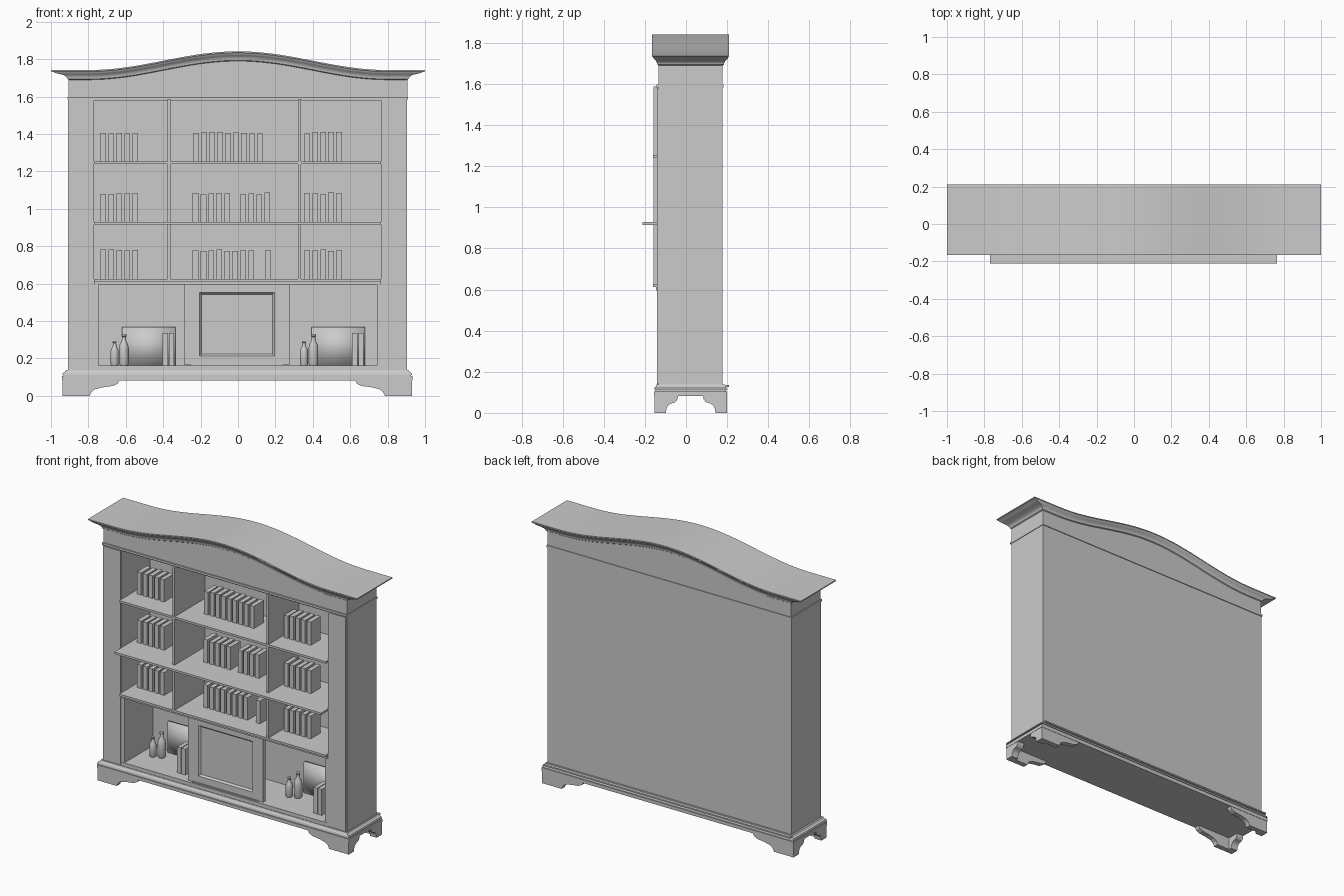
import bpy, bmesh, math, random

random.seed(4)
if "Cube" in bpy.data.objects:
    bpy.data.objects.remove(bpy.data.objects["Cube"])

grey = bpy.data.materials.new("plain grey")
grey.use_nodes = True
grey.diffuse_color = (0.6, 0.6, 0.6, 1)
grey.node_tree.nodes["Principled BSDF"].inputs["Base Color"].default_value = (0.6, 0.6, 0.6, 1)


def finish(name, bm, smooth=False):
    bmesh.ops.recalc_face_normals(bm, faces=bm.faces)
    mesh = bpy.data.meshes.new(name)
    bm.to_mesh(mesh)
    bm.free()
    mesh.materials.append(grey)
    obj = bpy.data.objects.new(name, mesh)
    bpy.context.collection.objects.link(obj)
    if smooth:
        bpy.ops.object.select_all(action='DESELECT')
        obj.select_set(True)
        bpy.context.view_layer.objects.active = obj
        bpy.ops.object.shade_smooth_by_angle(angle=math.radians(35))
    return obj


def add_box(bm, x, y, z):
    made = bmesh.ops.create_cube(bm, size=1)["verts"]
    for v in made:
        v.co = [lo + (c + 0.5) * (hi - lo) for c, (lo, hi) in zip(v.co, (x, y, z))]
    return made


def box(name, x, y, z):
    bm = bmesh.new()
    add_box(bm, x, y, z)
    return finish(name, bm)


def arch(x):
    return 0.05 * (1 + math.cos(math.pi * x / 0.8)) if abs(x) < 0.8 else 0


def loft(name, cx, cy, levels, n=1, smooth=False):
    """Stack of rectangular rings (z, half width, half depth, arch amount)."""
    bm = bmesh.new()
    rings = []
    for z, hx, hy, a in levels:
        xs = [hx * (2 * i / n - 1) for i in range(n + 1)]
        front = [bm.verts.new((cx + x, cy - hy, z + a * arch(x))) for x in xs]
        back = [bm.verts.new((cx + x, cy + hy, z + a * arch(x))) for x in xs]
        rings.append(front + back[::-1])
    size = 2 * n + 2
    for low, high in zip(rings, rings[1:]):
        for i in range(size):
            j = (i + 1) % size
            bm.faces.new((low[i], low[j], high[j], high[i]))
    for r in (rings[0], rings[-1]):
        for i in range(n):
            bm.faces.new((r[i], r[i + 1], r[size - 2 - i], r[size - 1 - i]))
    return finish(name, bm, smooth)


# Plinth mouldings
loft("plinth", -0.004, 0.0225, [
    (0.083, 0.936, 0.178, 0), (0.105, 0.936, 0.178, 0), (0.105, 0.928, 0.172, 0),
    (0.112, 0.928, 0.172, 0), (0.112, 0.936, 0.177, 0), (0.122, 0.932, 0.175, 0),
    (0.128, 0.922, 0.17, 0), (0.138, 0.916, 0.166, 0)])
box("plinth_back_lip", (-0.92, 0.91), (0.17, 0.21), (0.126, 0.135))

# Bracket feet: one ogee profile along the width and a narrow one along the depth
OGEE = [(0, 0.085), (0, 0), (0.145, 0), (0.155, 0.022), (0.175, 0.036), (0.21, 0.045),
        (0.27, 0.053), (0.295, 0.066), (0.305, 0.085)]
for sx, side in ((-1, "right"), (1, "left")):
    for sy, end in ((-1, "front"), (1, "back")):
        bm = bmesh.new()
        cx, cy = -0.004 + sx * 0.934, 0.0225 + sy * 0.176
        for along_x, scale, thick in ((True, 1, 0.035), (False, 0.38, 0.05)):
            sheets = []
            for t in (0, thick):
                sheets.append([bm.verts.new(
                    (cx - sx * u * scale, cy - sy * t, z) if along_x
                    else (cx - sx * t, cy - sy * u * scale, z)) for u, z in OGEE])
            bm.faces.new(sheets[0])
            bm.faces.new(sheets[1])
            for i in range(len(OGEE)):
                j = (i + 1) % len(OGEE)
                bm.faces.new((sheets[0][i], sheets[0][j], sheets[1][j], sheets[1][i]))
        finish(f"{end}_{side}_foot", bm)

# Carcass
INNER = (-0.77, 0.765)
for side, x in (("right", (-0.908, INNER[0])), ("left", (INNER[1], 0.904))):
    box(f"{side}_pilaster", x, (-0.135, 0.178), (0.13, 1.59))
    box(f"{side}_pilaster_panel", (x[0] + 0.008, x[1] - 0.006), (-0.14, -0.13), (0.142, 1.578))
box("back_panel", INNER, (0.165, 0.178), (0.13, 1.59))
box("ceiling_board", INNER, (-0.135, 0.17), (1.578, 1.592))
box("cabinet_floor", INNER, (-0.14, 0.17), (0.13, 0.162))
box("cabinet_top", INNER, (-0.145, 0.17), (0.596, 0.612))
for side, x in (("right", (INNER[0], -0.747)), ("left", (0.742, INNER[1]))):
    box(f"{side}_cabinet_side", x, (-0.138, 0.17), (0.16, 0.6))

# Shelves and uprights
for name, z, front in (("lower_shelf", 0.619, -0.16), ("middle_shelf", 0.922, -0.212),
                       ("upper_shelf", 1.247, -0.16)):
    box(name, INNER, (front, 0.17), (z - 0.007, z + 0.007))
for side, x in (("right", -0.368), ("left", 0.329)):
    box(f"{side}_upright", (x - 0.008, x + 0.008), (-0.158, 0.17), (0.62, 1.588))

# Sliding door with a bevelled recess
bm = bmesh.new()
add_box(bm, (-0.285, 0.275), (-0.125, -0.1), (0.165, 0.598))
bm.normal_update()
face = min(bm.faces, key=lambda f: f.calc_center_median().y)
bmesh.ops.inset_individual(bm, faces=[face], thickness=0.05)
for v in face.verts:
    v.co.x = -0.005 + math.copysign(0.2, v.co.x + 0.005)
    v.co.z = 0.383 + math.copysign(0.17, v.co.z - 0.383)
bmesh.ops.inset_individual(bm, faces=[face], thickness=0.014, depth=-0.012)
finish("sliding_door", bm)
box("door_track", (-0.25, 0.24), (-0.13, -0.095), (0.158, 0.168))

# Frieze bead, frieze and arched cornice
loft("frieze_bead", -0.002, 0.02, [(1.584, 0.91, 0.163, 0), (1.598, 0.91, 0.163, 0)])
loft("arched_cornice", 0, 0.0225, [
    (1.592, 0.905, 0.156, 0), (1.69, 0.905, 0.156, 1), (1.694, 0.912, 0.162, 1),
    (1.702, 0.914, 0.163, 1), (1.710, 0.922, 0.167, 1), (1.717, 0.937, 0.172, 1),
    (1.722, 0.962, 0.178, 1), (1.727, 0.978, 0.182, 1), (1.732, 0.986, 0.184, 1),
    (1.735, 1.0, 0.1875, 1), (1.742, 1.0, 0.1875, 1)], n=64, smooth=True)

# Rows of books: start x and count for each group on a shelf
STEP = 0.0425
ROWS = {
    "upper": (1.254, [(-0.735, 5), (-0.238, 9), (0.355, 5)]),
    "middle": (0.929, [(-0.735, 5), (-0.242, 5), (0.013, 4), (0.355, 5)]),
    "lower": (0.626, [(-0.735, 5), (-0.242, 8), (0.147, 1), (0.355, 5)]),
}
for row, (z, groups) in ROWS.items():
    bm = bmesh.new()
    for start, count in groups:
        for i in range(count):
            x = start + i * STEP
            add_box(bm, (x, x + 0.03), (-0.02, 0.085),
                    (z, z + random.uniform(0.148, 0.158)))
    finish(f"{row}_shelf_books", bm)


def bottle(name, x, y, radius, height):
    profile = [(0.8, 0), (1, 0.06), (1, 0.55), (0.85, 0.68), (0.45, 0.8), (0.4, 0.92),
               (0.5, 0.94), (0.5, 1)]
    n = 20
    bm = bmesh.new()
    rings = [[bm.verts.new((x + r * radius * math.cos(2 * math.pi * k / n),
                            y + r * radius * math.sin(2 * math.pi * k / n),
                            0.162 + h * height)) for k in range(n)] for r, h in profile]
    for low, high in zip(rings, rings[1:]):
        for k in range(n):
            m = (k + 1) % n
            bm.faces.new((low[k], low[m], high[m], high[k]))
    bm.faces.new(rings[0])
    bm.faces.new(rings[-1])
    finish(name, bm, smooth=True)


# Bottles, tray and books in both open compartments
for side, dx in (("right", 0), ("left", 1.013)):
    bottle(f"{side}_small_bottle", dx - 0.66, 0.04, 0.022, 0.13)
    bottle(f"{side}_tall_bottle", dx - 0.61, 0.062, 0.026, 0.167)
    tray = box(f"{side}_tray", (dx - 0.62, dx - 0.335), (0.135, 0.155), (0.162, 0.367))
    tray.data.shade_smooth()
    bm = bmesh.new()
    for x in (-0.403, -0.37):
        add_box(bm, (dx + x, dx + x + 0.028), (-0.07, 0.035), (0.162, 0.336))
    finish(f"{side}_cabinet_books", bm)
